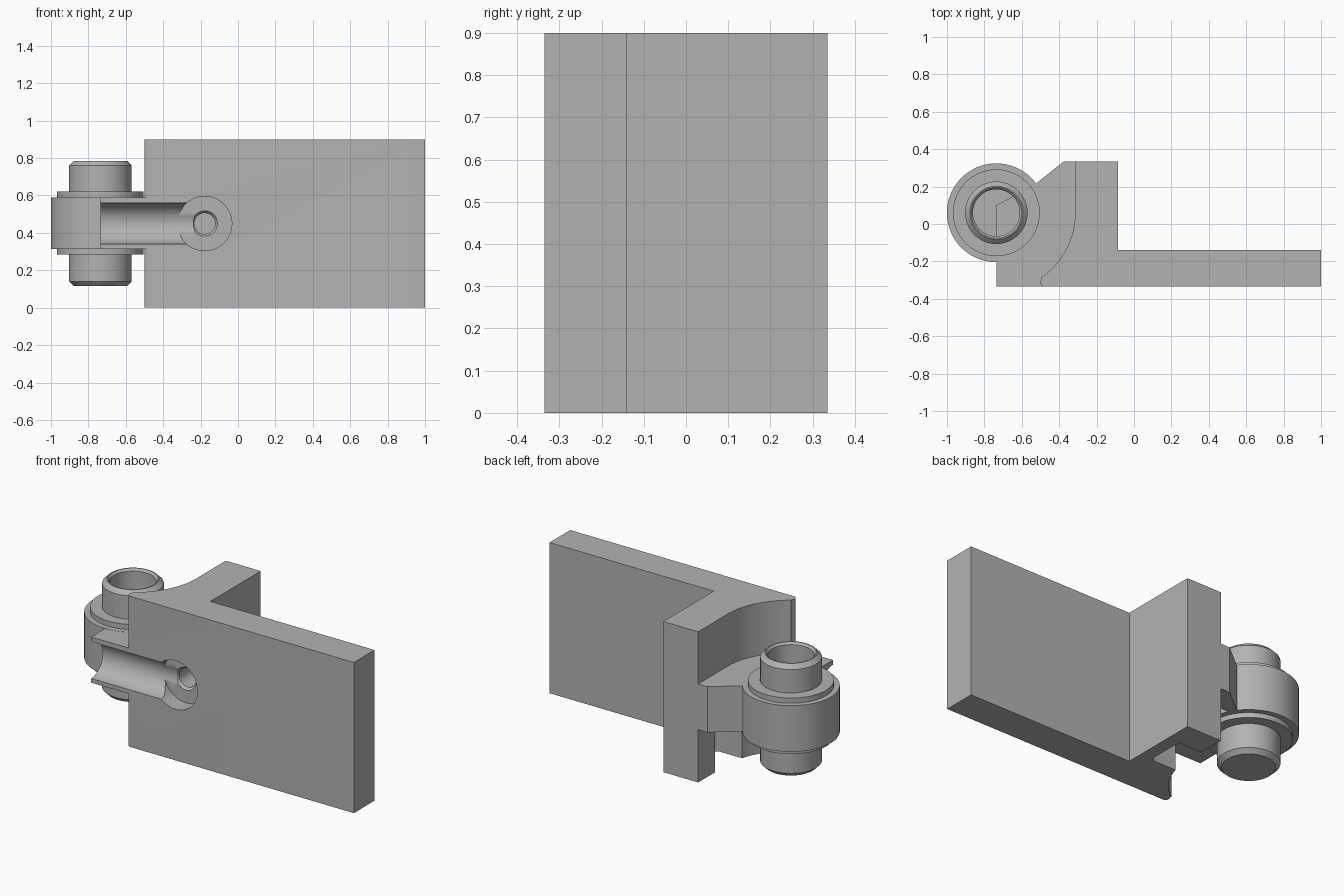
import bpy
import bmesh
from math import cos, sin, pi, radians

cube = bpy.data.objects.get("Cube")
if cube:
    bpy.data.objects.remove(cube, do_unlink=True)

grey = bpy.data.materials.new("plain_grey")
grey.use_nodes = True
COLOUR = (0.45, 0.45, 0.45, 1)
grey.diffuse_color = COLOUR
grey.node_tree.nodes["Principled BSDF"].inputs["Base Color"].default_value = COLOUR

AXIS = (-0.736, 0.06)   # hinge axis in plan
MID = 0.45              # mid height


def finish(name, bm):
    bmesh.ops.recalc_face_normals(bm, faces=bm.faces)
    mesh = bpy.data.meshes.new(name)
    bm.to_mesh(mesh)
    bm.free()
    mesh.materials.append(grey)
    obj = bpy.data.objects.new(name, mesh)
    bpy.context.collection.objects.link(obj)
    return obj


def prism(name, outline, z0, z1):
    bm = bmesh.new()
    face = bm.faces.new([bm.verts.new((x, y, z0)) for x, y in outline])
    top = bmesh.ops.extrude_face_region(bm, geom=[face])["geom"]
    verts = [v for v in top if isinstance(v, bmesh.types.BMVert)]
    bmesh.ops.translate(bm, verts=verts, vec=(0, 0, z1 - z0))
    return finish(name, bm)


def lathe(name, profile, steps=96):
    """Spin a closed (radius, z) profile that begins and ends on the axis."""
    bm = bmesh.new()
    verts = [bm.verts.new((r, 0, z)) for r, z in profile]
    edges = [bm.edges.new(pair) for pair in zip(verts, verts[1:])]
    bmesh.ops.spin(bm, geom=verts + edges, cent=(0, 0, 0), axis=(0, 0, 1),
                   angle=2 * pi, steps=steps)
    bmesh.ops.remove_doubles(bm, verts=bm.verts, dist=0.0001)
    return finish(name, bm)


def arc(centre, radius, start, end, steps):
    angles = [radians(start + (end - start) * i / steps) for i in range(steps + 1)]
    return [(centre[0] + radius * cos(a), centre[1] + radius * sin(a)) for a in angles]


def combine(target, tool, operation):
    mod = target.modifiers.new(operation, "BOOLEAN")
    mod.operation, mod.object, mod.solver = operation, tool, "EXACT"
    bpy.context.view_layer.objects.active = target
    bpy.ops.object.modifier_apply(modifier=mod.name)
    bpy.data.objects.remove(tool, do_unlink=True)


def smooth(obj):
    bpy.ops.object.select_all(action="DESELECT")
    obj.select_set(True)
    bpy.context.view_layer.objects.active = obj
    bpy.ops.object.shade_smooth_by_angle(angle=radians(28))


# Plate and pillar, hollowed concentrically around the hinge
outline = [(1, -0.335), (1, -0.14), (-0.085, -0.14), (-0.085, 0.335), (-0.315, 0.335)]
outline += arc(AXIS, 0.421, 0, -55, 28)
outline += arc((-0.478, -0.312), 0.023, 140, 270, 8)
bracket = prism("bracket", outline, 0, 0.9)

# Web joining the bracket to the hub
web = prism("web", [(-0.736, -0.335), (-0.2, -0.335), (-0.2, 0.335),
                    (-0.375, 0.335), (-0.525, 0.215), (-0.736, 0.1)], 0.315, 0.588)
combine(bracket, web, "UNION")

# Blind slot under the web
slot = [(-0.7, -0.055)] + arc((-0.19, -0.025), 0.03, -90, 0, 6)
slot += arc((-0.19, 0.145), 0.03, 0, 90, 6) + [(-0.7, 0.175)]
combine(bracket, prism("slot_cutter", slot, -0.1, 0.36), "DIFFERENCE")

# Half-round channel along the front
channel = lathe("channel_cutter", [(0, 0), (0.11, 0), (0.11, 0.65), (0, 0.65)])
channel.rotation_euler = (0, pi / 2, 0)
channel.location = (-0.86, -0.336, MID)
combine(bracket, channel, "DIFFERENCE")

# Counterbore with a chamfered screw hole
bore = lathe("bore_cutter", [(0, -0.1), (0.145, -0.1), (0.145, 0.1), (0.068, 0.1),
                             (0.056, 0.115), (0.056, 0.25), (0, 0.25)])
bore.rotation_euler = (-pi / 2, 0, 0)
bore.location = (-0.178, -0.335, MID)
combine(bracket, bore, "DIFFERENCE")
smooth(bracket)

# Hub with a thin raised collar above and below
hub = lathe("hub", [(0, 0.285), (0.232, 0.285), (0.232, 0.314), (0.264, 0.314),
                    (0.264, 0.589), (0.232, 0.589), (0.232, 0.62), (0, 0.62)])

# Hinge pin, chamfered and hollow from the top
pin = lathe("hinge_pin", [(0, 0.115), (0.142, 0.115), (0.167, 0.14), (0.167, 0.76),
                          (0.142, 0.785), (0.136, 0.785), (0.125, 0.772),
                          (0.125, 0.45), (0, 0.45)])
for part in (hub, pin):
    part.location = (AXIS[0], AXIS[1], 0)
    smooth(part)

# The hollow continues through the hub
well = lathe("well_cutter", [(0, 0.46), (0.15, 0.46), (0.15, 0.7), (0, 0.7)])
well.location = (AXIS[0], AXIS[1], 0)
combine(hub, well, "DIFFERENCE")
